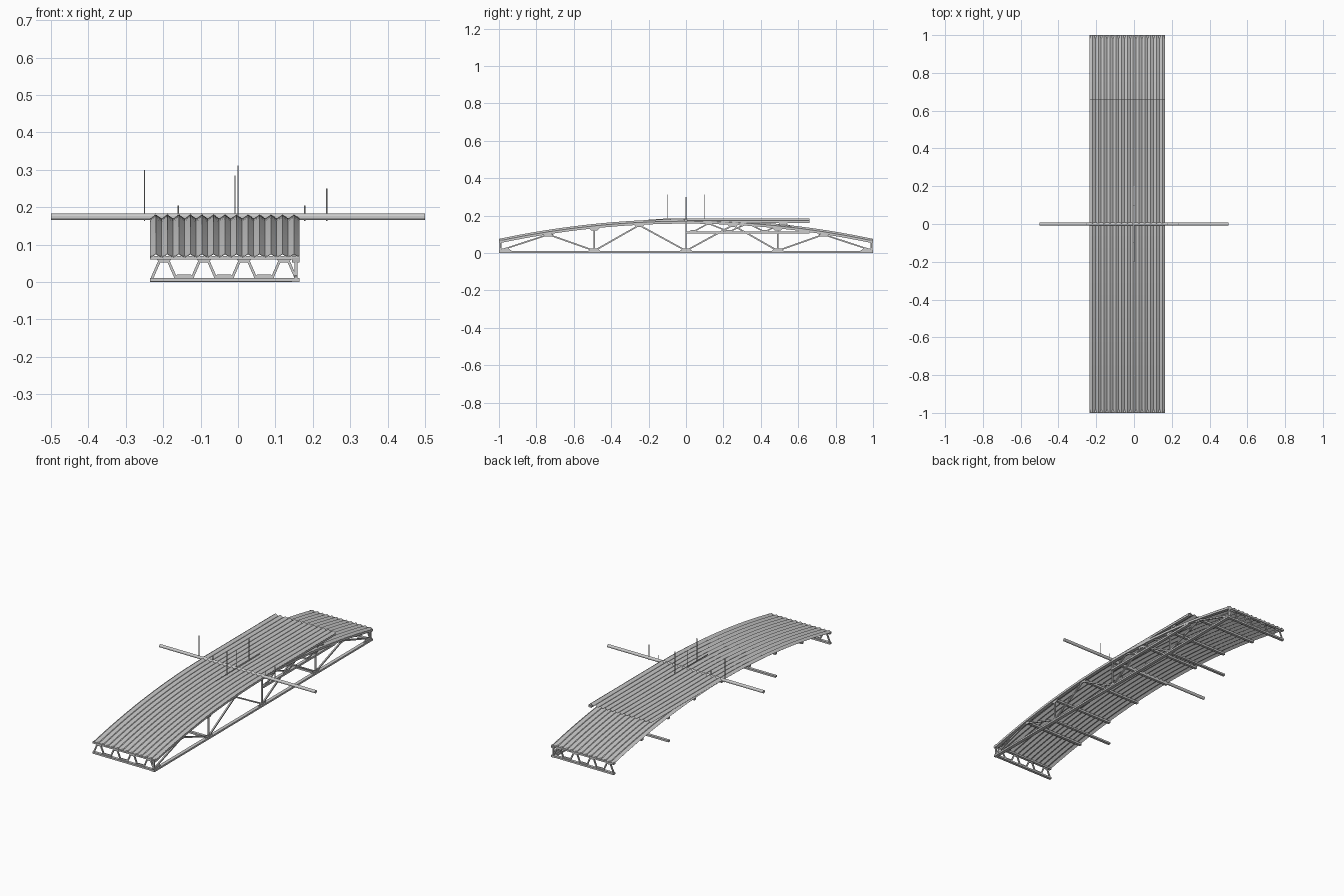
import bpy, bmesh, math
from mathutils import Vector

if "Cube" in bpy.data.objects:
    bpy.data.objects.remove(bpy.data.objects["Cube"])

X0, X1 = -0.235, 0.165      # roof edges
TX = 0.155                  # side truss plane
R = 4.81                    # arch radius


def arch(y, top=0.17):
    return top - R + math.sqrt(R * R - y * y)


def finish(name, bm):
    bmesh.ops.recalc_face_normals(bm, faces=bm.faces)
    me = bpy.data.meshes.new(name)
    bm.to_mesh(me)
    bm.free()
    ob = bpy.data.objects.new(name, me)
    bpy.context.collection.objects.link(ob)
    return ob


def sweep(bm, pts, w, h, sides=4):
    """Sweep a box (or round) section along a path of points."""
    pts = [Vector(p) for p in pts]
    rings = []
    for i, p in enumerate(pts):
        d = (pts[min(i + 1, len(pts) - 1)] - pts[max(i - 1, 0)]).normalized()
        ref = Vector((0, 0, 1)) if abs(d.z) < 0.99 else Vector((0, 1, 0))
        s = d.cross(ref).normalized()
        u = s.cross(d)
        ring = []
        for k in range(sides):
            a = 2 * math.pi * (k + 0.5) / sides
            f = math.sqrt(2) if sides == 4 else 1
            ring.append(bm.verts.new(p + s * (math.cos(a) * w / 2 * f) + u * (math.sin(a) * h / 2 * f)))
        rings.append(ring)
    for a, b in zip(rings, rings[1:]):
        for k in range(sides):
            j = (k + 1) % sides
            bm.faces.new((a[k], a[j], b[j], b[k]))
    bm.faces.new(rings[0])
    bm.faces.new(rings[-1][::-1])


def bars(name, paths, w, h, sides=4):
    bm = bmesh.new()
    for p in paths:
        sweep(bm, p, w, h, sides)
    return finish(name, bm)


def plates(name, shapes, axis):
    """Trapezoid gusset plates; each shape: centre, half widths bottom/top, height."""
    bm = bmesh.new()
    for c, wb, wt, h in shapes:
        n = axis.cross(Vector((0, 0, 1))) * 0.0025
        prof = [axis * -wb, axis * wb, axis * wt + Vector((0, 0, h)), axis * -wt + Vector((0, 0, h))]
        a = [bm.verts.new(Vector(c) + q - n) for q in prof]
        b = [bm.verts.new(Vector(c) + q + n) for q in prof]
        bm.faces.new(a)
        bm.faces.new(b[::-1])
        for k in range(4):
            j = (k + 1) % 4
            bm.faces.new((a[k], a[j], b[j], b[k]))
    return finish(name, bm)


def corrugated(name, y0, y1, rows, height):
    bm = bmesh.new()
    n = 26
    grid = []
    for r in range(rows + 1):
        y = y0 + (y1 - y0) * r / rows
        grid.append([bm.verts.new((X0 + (X1 - X0) * i / n, y, height(y) + (0.0105 if i % 2 else 0)))
                     for i in range(n + 1)])
    for a, b in zip(grid, grid[1:]):
        for i in range(n):
            bm.faces.new((a[i], a[i + 1], b[i + 1], b[i]))
    ob = finish(name, bm)
    m = ob.modifiers.new("thickness", 'SOLIDIFY')
    m.thickness = 0.0015
    return ob


# Roof sheets: full arch, plus the flat raised sheet over the back half
corrugated("arched_roof_sheet", -1, 1, 32, lambda y: arch(y, 0.170) - 0.0)
corrugated("flat_roof_sheet", 0, 0.66, 1, lambda y: 0.1735)

# Side truss: bottom chord and arched top chord
bars("bottom_chord", [[(TX, -1, 0.005), (TX, 1, 0.005)]], 0.02, 0.01)
bars("arched_top_chord", [[(TX, -1 + i / 16, arch(-1 + i / 16, 0.163)) for i in range(33)]], 0.02, 0.012)

# Side truss web: zigzag and posts
web = []
for s in (-1, 1):
    nodes = [(1, 0), (0.735, 1), (0.49, 0), (0.25, 1), (0, 0)]
    P = [(TX, s * y, arch(y, 0.155) if up else 0.012) for y, up in nodes]
    web += [[a, b] for a, b in zip(P, P[1:])]
posts = [[(TX, y, 0.008), (TX, y, arch(y, 0.16))] for y in (-0.993, -0.49, 0, 0.49, 0.993)]
bars("side_truss_diagonals", web, 0.008, 0.008)
bars("side_truss_posts", posts, 0.008, 0.008)
Y = Vector((0, 1, 0))
plates("side_truss_gussets",
       [((TX, y, 0.009), 0.035, 0.018, 0.014) for y in (-0.965, -0.49, 0, 0.49, 0.965)] +
       [((TX, y, arch(y, 0.145)), 0.015, 0.03, 0.014) for y in (-0.735, -0.25, 0.25, 0.735, -0.49, 0.49)], Y)

# Raised small truss below the flat sheet
bars("raised_truss_chords", [[(TX, 0, z), (TX, 0.66, z)] for z in (0.11, 0.166)], 0.018, 0.011)
zig = [(0.04, 0.114), (0.12, 0.158), (0.23, 0.114), (0.33, 0.158), (0.42, 0.114), (0.52, 0.158), (0.62, 0.114)]
bars("raised_truss_diagonals", [[(TX, *a), (TX, *b)] for a, b in zip(zig, zig[1:])], 0.007, 0.007)
plates("raised_truss_gussets",
       [((TX, y, 0.113), 0.025, 0.012, 0.01) for y in (0.04, 0.23, 0.42, 0.62)] +
       [((TX, y, 0.15), 0.012, 0.025, 0.01) for y in (0.12, 0.33, 0.52)], Y)

# Purlins under the arch and cross beams at floor level
bars("purlins", [[(X0, y, arch(y, 0.163)), (X1, y, arch(y, 0.163))]
                 for y in (-0.735, -0.49, -0.25, 0, 0.25, 0.49, 0.735)], 0.016, 0.011)
bars("floor_cross_beams", [[(X0, y, 0.005), (X1, y, 0.005)] for y in (-0.49, 0.49)], 0.016, 0.01)

# End trusses at both short ends
for label, y in (("front", -0.991), ("back", 0.991)):
    bars(label + "_end_chords", [[(X0, y, z), (X1, y, z)] for z in (0.006, 0.065)], 0.016, 0.01)
    tops = [-0.198 + 0.107 * i for i in range(4)]
    diag = [[(x + s * 0.01, y, 0.06), (x + s * 0.032, y, 0.01)] for x in tops for s in (-1, 1)]
    bars(label + "_end_diagonals", diag, 0.007, 0.007)
    plates(label + "_end_gussets",
           [((x + 0.0535, y, 0.01), 0.028, 0.018, 0.01) for x in tops[:3]] +
           [((x, y, 0.052), 0.012, 0.02, 0.009) for x in tops], Vector((1, 0, 0)))

# Long cross boom and the thin ridge line
boom = bars("cross_boom", [[(-0.5, 0, 0.174), (0.5, 0, 0.174)]], 0.018, 0.018, 12)
bars("ridge_line", [[(0, -0.2, 0.181), (0, 0.2, 0.184)]], 0.003, 0.003)

# Upright rods on the boom and ridge: x, y, top
rods = [(-0.25, 0, 0.30), (-0.16, 0, 0.205), (-0.008, 0, 0.285), (0.178, 0, 0.205),
        (0.237, 0, 0.25), (0, -0.1, 0.312), (0, 0.1, 0.312)]
bars("upright_rods", [[(x, y, 0.163), (x, y, t)] for x, y, t in rods], 0.004, 0.004, 8)
